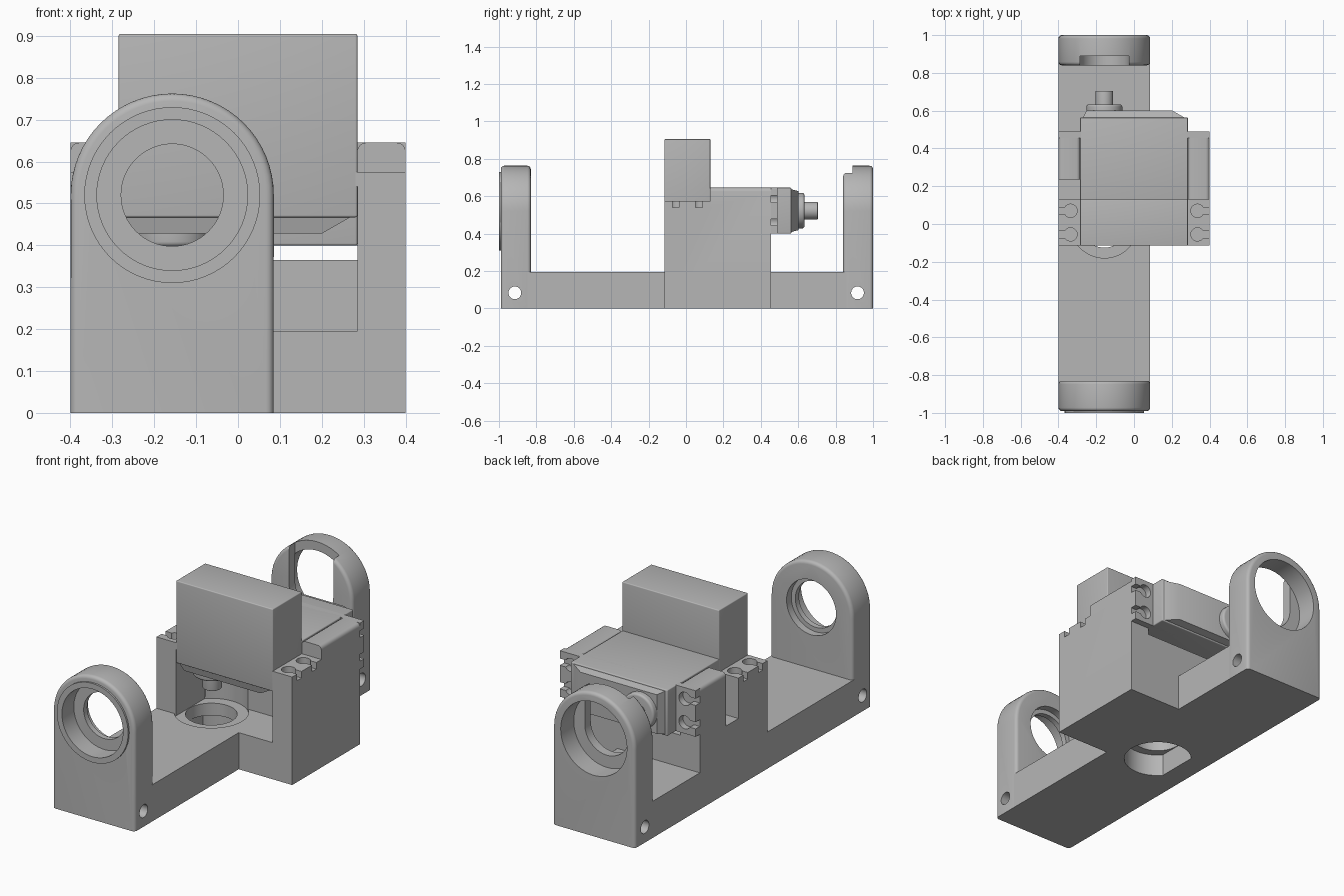
import bpy, bmesh
from math import sin, cos, pi
from mathutils import Matrix, Vector

if "Cube" in bpy.data.objects:
    bpy.data.objects.remove(bpy.data.objects["Cube"])

grey = bpy.data.materials.new("mid grey")
grey.use_nodes = True
COLOUR = (0.47, 0.47, 0.47, 1)
grey.diffuse_color = COLOUR
grey.node_tree.nodes["Principled BSDF"].inputs["Base Color"].default_value = COLOUR


def finish(name, bm):
    bmesh.ops.recalc_face_normals(bm, faces=bm.faces)
    mesh = bpy.data.meshes.new(name)
    bm.to_mesh(mesh)
    bm.free()
    mesh.materials.append(grey)
    obj = bpy.data.objects.new(name, mesh)
    bpy.context.collection.objects.link(obj)
    return obj


def prism(name, points, axis, a, b, bevel=0, pick=None):
    """Extrude a 2D profile along an axis, bevelling the edges chosen by pick."""
    place = {"x": lambda p, t: (t, p[0], p[1]),
             "y": lambda p, t: (p[0], t, p[1]),
             "z": lambda p, t: (p[0], p[1], t)}[axis]
    bm = bmesh.new()
    face = bm.faces.new([bm.verts.new(place(p, a)) for p in points])
    extruded = bmesh.ops.extrude_face_region(bm, geom=[face])["geom"]
    shift = Vector(place((0, 0), b - a))
    bmesh.ops.translate(bm, vec=shift, verts=[v for v in extruded if isinstance(v, bmesh.types.BMVert)])
    bmesh.ops.recalc_face_normals(bm, faces=bm.faces)
    if bevel:
        edges = [e for e in bm.edges if pick is None or pick(e.verts[0].co, e.verts[1].co)]
        bmesh.ops.bevel(bm, geom=edges, offset=bevel, segments=4, profile=0.5, affect="EDGES")
    return finish(name, bm)


def box(name, x, y, z, bevel=0):
    return prism(name, [(x[0], y[0]), (x[1], y[0]), (x[1], y[1]), (x[0], y[1])], "z", *z, bevel)


def disc(name, centre, r, axis, a, b, bevel=0):
    pts = [(centre[0] + r * cos(i * pi / 32), centre[1] + r * sin(i * pi / 32)) for i in range(64)]
    flat = "xyz".index(axis)
    return prism(name, pts, axis, a, b, bevel, lambda p, q: abs(p[flat] - b) + abs(q[flat] - b) < 1e-4)


def cut(obj, *cutters):
    for c in cutters:
        mod = obj.modifiers.new("cut", "BOOLEAN")
        mod.operation, mod.solver, mod.object = "DIFFERENCE", "EXACT", c
    graph = bpy.context.evaluated_depsgraph_get()
    mesh = bpy.data.meshes.new_from_object(obj.evaluated_get(graph))
    obj.modifiers.clear()
    obj.data = mesh
    for c in cutters:
        bpy.data.objects.remove(c)
    return obj


L, R = -0.4, 0.085               # frame sides
MID, AXIS = -0.157, 0.52         # shaft line of the end rings
F, B = -0.115, 0.455             # front and back of the motor block
SIDE, OUT = 0.285, 0.4           # inner and outer faces of the columns
FLOOR, SEAT, TOP = 0.195, 0.54, 0.645

# Floor plate with a stepped shaft hole
plate = prism("floor_plate", [(L, -0.86), (R, -0.86), (R, F), (OUT, F), (OUT, B), (R, B), (R, 0.87), (L, 0.87)],
              "z", 0, FLOOR)
cut(plate, disc("c", (MID, 0), 0.125, "z", -0.1, 0.3), disc("c", (MID, 0), 0.17, "z", -0.1, 0.12),
    disc("c", (MID, 0), 0.18, "z", FLOOR - 0.01, 0.3))

# Wall between the columns, hollowed around the shaft hole
wall = box("rear_wall", (-SIDE, SIDE), (0.13, B), (FLOOR - 0.01, 0.365))
cut(wall, disc("c", (MID, 0), 0.18, "z", 0.1, 0.5))

# Columns that carry the two motors, one with a cable notch
def top_edges(p, q):
    return min(p.z, q.z) > TOP - 0.01 and abs(p.x - q.x) < 1e-4

step = [(0.13, SEAT), (F, SEAT), (F, 0), (B, 0), (B, TOP)]
prism("left_column", step + [(0.13, TOP)], "x", SIDE, OUT, 0.02, top_edges)
prism("right_column", step + [(0.235, TOP), (0.235, 0.36), (0.13, 0.36)], "x", -OUT, -SIDE, 0.02, top_edges)

# Arched uprights at both ends
def upright(name, y0, y1):
    r = (R - L) / 2
    arch = [(MID + r * cos(i * pi / 32), AXIS + r * sin(i * pi / 32)) for i in range(33)]
    return prism(name, [(L, 0), (R, 0)] + arch, "y", y0, y1, 0.018,
                 lambda p, q: abs(p.y - q.y) < 1e-4 and max(p.z, q.z) > 0.01)


def pin_hole(y):
    return disc("c", (y, 0.083), 0.034, "x", -0.6, 0.3)


front = upright("front_upright", -0.99, -0.83)
cut(front, disc("c", (MID, AXIS), 0.122, "y", -1.1, -0.7), disc("c", (MID, AXIS), 0.18, "y", -1.1, -0.9),
    disc("c", (MID, AXIS), 0.146, "y", -0.87, -0.7), pin_hole(-0.915))
rim = disc("front_rim", (MID, AXIS), 0.21, "y", -1, -0.985)
cut(rim, disc("c", (MID, AXIS), 0.18, "y", -1.1, -0.9))

back = upright("back_upright", 0.84, 1)
cut(back, disc("c", (MID, AXIS), 0.195, "y", 0.89, 1.1), disc("c", (MID, AXIS), 0.13, "y", 0.7, 0.95),
    box("c", (MID - 0.13, MID + 0.13), (0.7, 0.89), (AXIS, 0.9)), pin_hole(0.917))


# Motor: shaft along local z, mounting flange starting at local z = 0
def motor(label, matrix):
    h = 0.1225
    parts = [box(label + "_case", (-SIDE, SIDE), (-h, h), (-0.33, 0.108), 0.005)]
    flange = box(label + "_flange", (-OUT, OUT), (-h, h), (0, 0.035))
    cutters = []
    for s in (-1, 1):
        for u in (-0.0625, 0.0625):
            cutters.append(disc("c", (s * 0.336, u), 0.035, "z", -0.1, 0.1))
            cutters.append(box("c", sorted((s * 0.34, s * 0.45)), (u - 0.018, u + 0.018), (-0.1, 0.1)))
    parts.append(cut(flange, *cutters))
    # Tapered gear cover
    bm = bmesh.new()
    for x0, x1, u, w in ((-0.275, SIDE - 0.003, h - 0.006, 0.1), (-0.25, 0.2, 0.104, 0.147)):
        for p in ((x0, -u), (x1, -u), (x1, u), (x0, u)):
            bm.verts.new((*p, w))
    bmesh.ops.convex_hull(bm, input=bm.verts)
    parts.append(finish(label + "_gear_cover", bm))
    parts.append(disc(label + "_boss", (MID, 0), 0.095, "z", 0.13, 0.178, 0.012))
    parts.append(disc(label + "_shaft", (MID, 0), 0.047, "z", 0.16, 0.25, 0.005))
    for p in parts:
        p.data.transform(matrix)


motor("upright_motor", Matrix.Translation((0, 0.0075, 0.575)) @ Matrix.Rotation(pi, 4, "X"))
motor("lying_motor", Matrix.Translation((0, B, 0.5225)) @ Matrix.Rotation(-pi / 2, 4, "X"))

# Smooth the round surfaces and keep the corners sharp
for obj in bpy.context.collection.objects:
    if obj.type == "MESH" and obj.data.materials and obj.data.materials[0] == grey:
        obj.select_set(True)
        bpy.context.view_layer.objects.active = obj
bpy.ops.object.shade_smooth_by_angle(angle=0.55)
